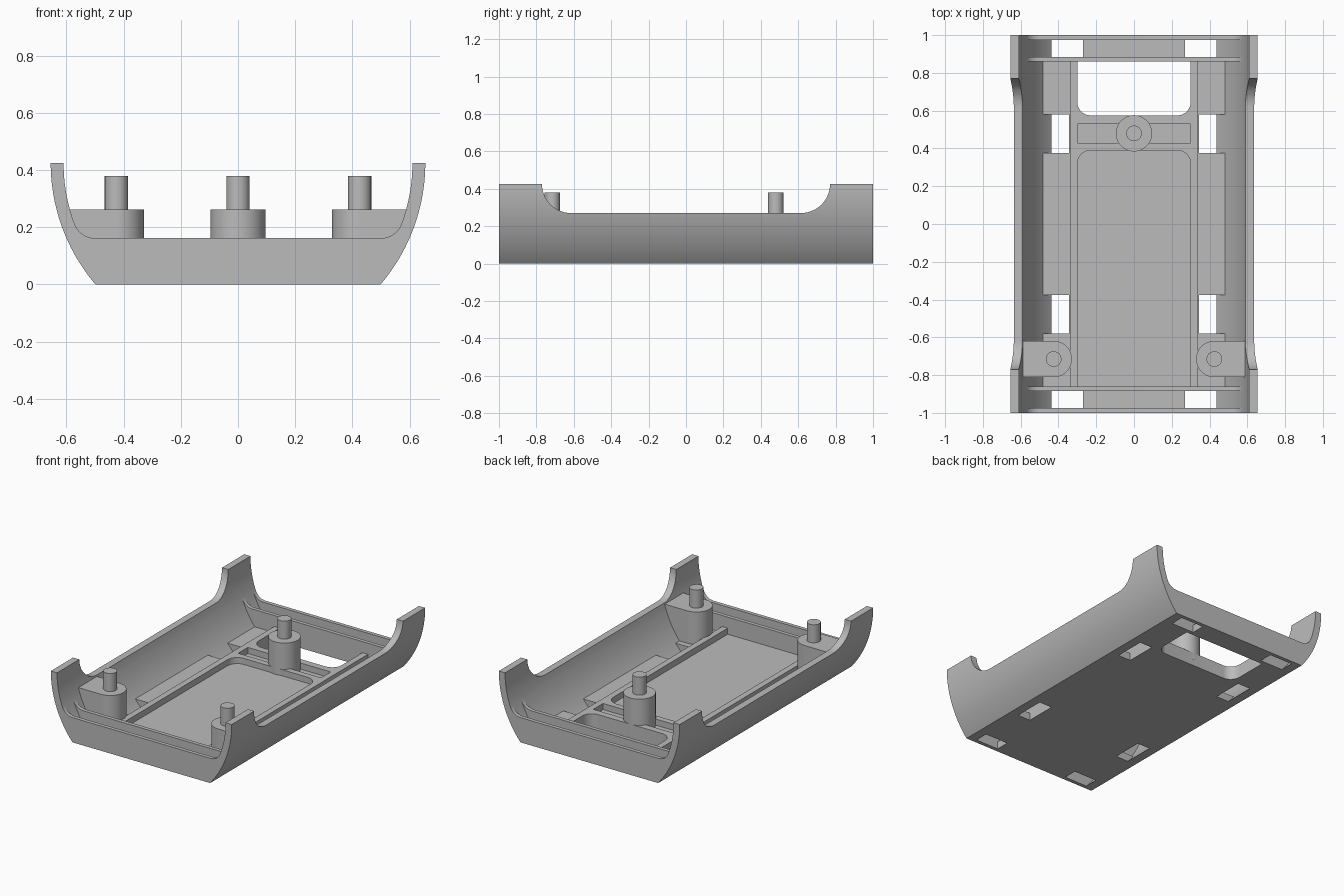
import bpy, bmesh
from math import sin, cos, asin, atan2, radians, pi

if "Cube" in bpy.data.objects:
    bpy.data.objects.remove(bpy.data.objects["Cube"], do_unlink=True)

grey = bpy.data.materials.new("plain grey")
grey.use_nodes = True
grey.diffuse_color = (0.5, 0.5, 0.5, 1)
grey.node_tree.nodes["Principled BSDF"].inputs["Base Color"].default_value = (0.5, 0.5, 0.5, 1)

RIM, R_OUT, R_IN = 0.425, 0.655, 0.61     # rim height, wall radii
FLOOR, LIP, FRAME = 0.05, 0.162, 0.09     # heights inside the tray
MAPS = {"x": lambda u, v, t: (t, u, v),
        "y": lambda u, v, t: (u, t, v),
        "z": lambda u, v, t: (u, v, t)}


def prism(name, pts, axis, lo, hi):
    """Extrude a closed 2D outline along one axis."""
    bm = bmesh.new()
    place = MAPS[axis]
    face = bm.faces.new([bm.verts.new(place(u, v, lo)) for u, v in pts])
    new = bmesh.ops.extrude_face_region(bm, geom=[face])["geom"]
    shift = place(0, 0, hi - lo)
    bmesh.ops.translate(bm, vec=shift, verts=[g for g in new if isinstance(g, bmesh.types.BMVert)])
    bmesh.ops.recalc_face_normals(bm, faces=bm.faces)
    mesh = bpy.data.meshes.new(name)
    bm.to_mesh(mesh)
    bm.free()
    mesh.materials.append(grey)
    obj = bpy.data.objects.new(name, mesh)
    bpy.context.collection.objects.link(obj)
    return obj


def cut(target, pts, axis, lo, hi):
    cutter = prism("cutter", pts, axis, lo, hi)
    mod = target.modifiers.new("cut", "BOOLEAN")
    mod.operation, mod.solver, mod.object = "DIFFERENCE", "EXACT", cutter
    bpy.context.view_layer.objects.active = target
    bpy.ops.object.modifier_apply(modifier=mod.name)
    bpy.data.objects.remove(cutter, do_unlink=True)


def arc(cx, cy, r, a, b, n):
    steps = [a + (b - a) * i / n for i in range(n + 1)]
    return [(cx + r * cos(t), cy + r * sin(t)) for t in steps]


def wall_arc(r, z0, z1, n):
    """Part of the curved side wall between two heights."""
    return arc(0, RIM, r, asin((z0 - RIM) / r), asin((z1 - RIM) / r), n)


def flip(pts):
    return [(-u, v) for u, v in pts]


def both(pts):
    """Close a right-hand half outline with its mirror image."""
    return pts + flip(pts)[::-1]


def rect(x0, x1, y0, y1):
    return [(x0, y0), (x1, y0), (x1, y1), (x0, y1)]


def half_rounded(w, y_sharp, y_round, r):
    """Rectangle rounded at one end only."""
    s = 1 if y_round > y_sharp else -1
    corner = arc(w - r, y_round - s * r, r, 0, s * pi / 2, 8)
    return both([(w, y_sharp)] + corner)


def cylinder(name, x, y, r, lo, hi):
    return prism(name, arc(x, y, r, 0, 2 * pi, 48)[:-1], "z", lo, hi)


# Shell with curved sides
shell = prism("tray_shell", both(wall_arc(R_OUT, RIM, 0, 24)), "y", -1, 1)

# Hollow above the end lips, with a fillet into the side walls
fr = 0.076
fx, fz = 0.5, LIP + fr
tangent = atan2(fz - RIM, fx)
tz = RIM + R_IN * sin(tangent)
hollow = [(R_IN, 0.6)] + wall_arc(R_IN, RIM, tz, 14) + arc(fx, fz, fr, tangent, -pi / 2, 10)[1:]
cut(shell, both(hollow), "y", -1.1, 1.1)

# Main cavity and the groove behind each end wall
cavity = both(wall_arc(R_IN, tz, FLOOR, 12))
for lo, hi in ((-0.86, 0.86), (0.885, 0.975), (-0.975, -0.885)):
    cut(shell, cavity, "y", lo, hi)

# Lowered side rims
notch = [(0.77, 0.6)] + arc(0.615, RIM, 0.155, 0, -pi / 2, 14)
cut(shell, both(notch), "x", -1, 1)

# Slots through the floor
for x0, lo, hi in ((0.345, 0.375, 0.58), (0.27, 0.885, 0.975)):
    slot = [(x0, -0.05), (x0, FLOOR + 0.01), (0.47, FLOOR + 0.01)] + wall_arc(R_IN, FLOOR, -0.05, 8)
    for pts in (slot, flip(slot)):
        cut(shell, pts, "y", lo, hi)
        cut(shell, pts, "y", -hi, -lo)

# Raised inner frame: two long ribs and a bridge
frame = prism("inner_frame", rect(-0.34, 0.34, -0.865, 0.865), "z", FLOOR - 0.005, FRAME)
cut(frame, half_rounded(0.3, -0.9, 0.39, 0.07), "z", 0, 0.2)
cut(frame, rect(-0.3, 0.3, 0.43, 0.53), "z", 0, 0.2)

# Large opening in the floor
opening = half_rounded(0.3, 0.86, 0.575, 0.07)
for part in (shell, frame):
    cut(part, opening, "z", -0.1, 0.2)

parts = [shell, frame]

# Mounting posts, the side ones joined to the walls by blocks
for name, x, y in (("back", 0, 0.48), ("left", 0.425, -0.715), ("right", -0.425, -0.715)):
    parts.append(cylinder(name + "_post", x, y, 0.096, FLOOR - 0.01, 0.262))
    parts.append(cylinder(name + "_pin", x, y, 0.041, 0.25, 0.38))
    if x:
        block = [(0.425, FLOOR - 0.01), (0.425, 0.262)] + wall_arc(0.63, 0.262, FLOOR - 0.01, 10)
        parts.append(prism(name + "_post_block", block if x > 0 else flip(block),
                           "y", y - 0.096, y + 0.096))

# Smooth curved faces, keep crisp edges
bpy.ops.object.select_all(action="DESELECT")
for part in parts:
    part.select_set(True)
bpy.context.view_layer.objects.active = shell
bpy.ops.object.shade_smooth_by_angle(angle=radians(30))
